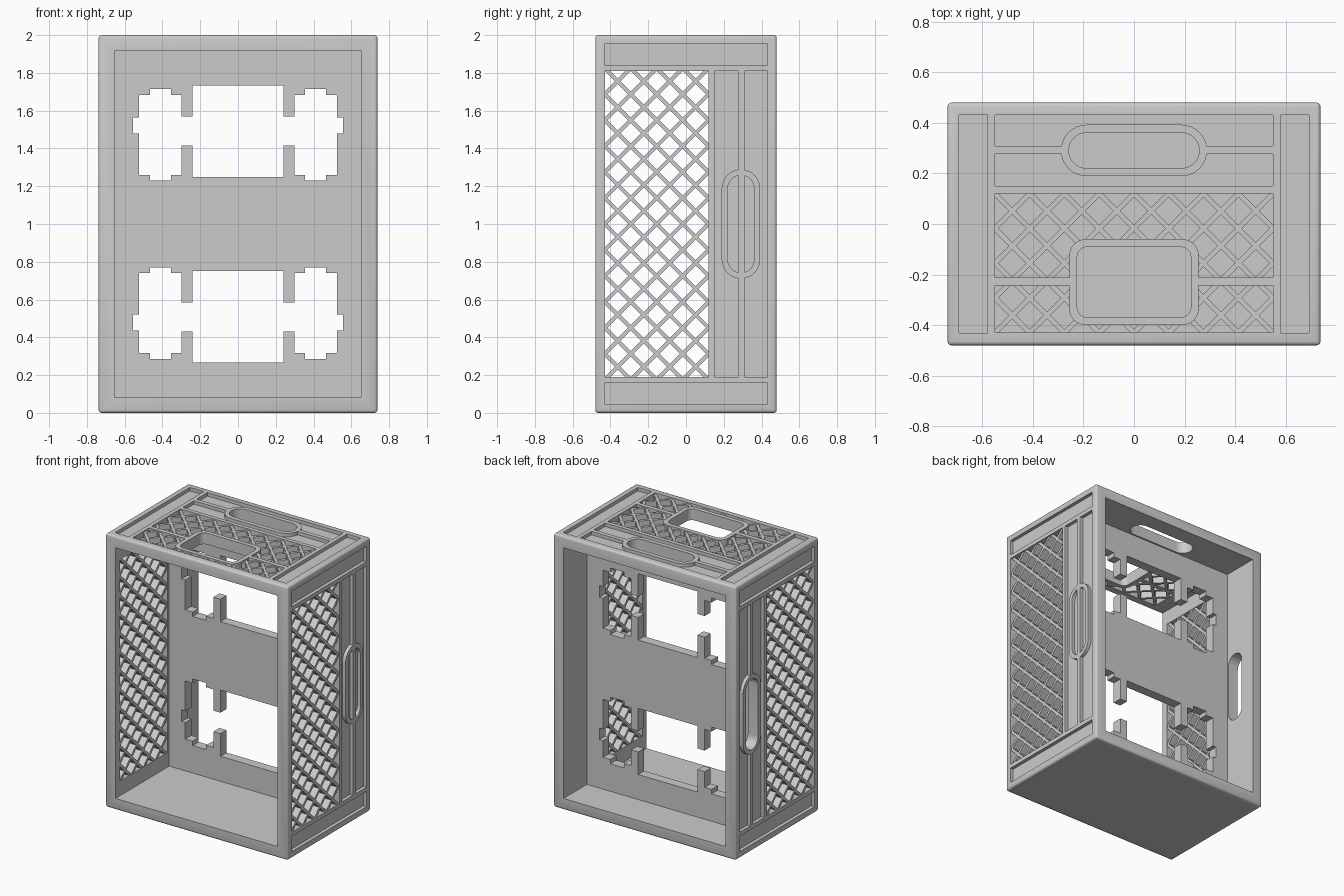
import bpy, bmesh, math
from mathutils import Matrix, Vector

cube = bpy.data.objects.get("Cube")
if cube:
    bpy.data.objects.remove(cube, do_unlink=True)

HX, HY, T = 0.738, 0.48, 0.083           # half width, half depth, wall thickness
LAT_V0, LAT_V1 = -0.43, 0.12             # lattice extent across a wall
PITCH, BAR = 0.1375, 0.02
HANDLE_V = 0.291

plastic = bpy.data.materials.new("grey_plastic")
plastic.use_nodes = True
GREY = (0.6, 0.6, 0.6, 1)
plastic.diffuse_color = GREY
plastic.node_tree.nodes["Principled BSDF"].inputs["Base Color"].default_value = GREY


def make(name, bm, matrix=Matrix()):
    bm.transform(matrix)
    bmesh.ops.recalc_face_normals(bm, faces=bm.faces)
    mesh = bpy.data.meshes.new(name)
    bm.to_mesh(mesh)
    bm.free()
    mesh.materials.append(plastic)
    ob = bpy.data.objects.new(name, mesh)
    bpy.context.collection.objects.link(ob)
    return ob


def add_box(bm, lo, hi):
    lo, hi = Vector(lo), Vector(hi)
    m = Matrix.Translation((lo + hi) / 2) @ Matrix.Diagonal((*(hi - lo), 1))
    bmesh.ops.create_cube(bm, size=1, matrix=m)


def box(name, lo, hi, matrix=Matrix()):
    bm = bmesh.new()
    add_box(bm, lo, hi)
    return make(name, bm, matrix)


def rounded(cu, cv, hu, hv, r, n=8):
    """Outline of a rounded rectangle."""
    pts = []
    for q, (sx, sy) in enumerate([(1, 1), (-1, 1), (-1, -1), (1, -1)]):
        for i in range(n + 1):
            a = (q + i / n) * math.pi / 2
            pts.append((cu + sx * (hu - r) + r * math.cos(a),
                        cv + sy * (hv - r) + r * math.sin(a)))
    return pts


def prism(name, pts, w0, w1, matrix=Matrix()):
    bm = bmesh.new()
    face = bm.faces.new([bm.verts.new((u, v, w0)) for u, v in pts])
    new = bmesh.ops.extrude_face_region(bm, geom=[face])["geom"]
    bmesh.ops.translate(bm, vec=(0, 0, w1 - w0),
                        verts=[g for g in new if isinstance(g, bmesh.types.BMVert)])
    return make(name, bm, matrix)


def ring(name, outer, inner, w0, w1, matrix):
    bm = bmesh.new()
    loops = [[bm.verts.new((u, v, w)) for u, v in pts]
             for pts, w in ((outer, w0), (outer, w1), (inner, w1), (inner, w0))]
    n = len(outer)
    for k in range(4):
        a, b = loops[k], loops[(k + 1) % 4]
        for i in range(n):
            j = (i + 1) % n
            bm.faces.new((a[i], a[j], b[j], b[i]))
    return smooth(make(name, bm, matrix))


def smooth(ob):
    bpy.ops.object.select_all(action='DESELECT')
    ob.select_set(True)
    bpy.context.view_layer.objects.active = ob
    bpy.ops.object.shade_smooth_by_angle(angle=math.radians(30))
    return ob


def carve(ob, cutters):
    """Subtract each cutter, bake the result and discard the cutters."""
    for c in cutters:
        mod = ob.modifiers.new(c.name, 'BOOLEAN')
        mod.operation, mod.solver, mod.object = 'DIFFERENCE', 'EXACT', c
    dg = bpy.context.evaluated_depsgraph_get()
    mesh = bpy.data.meshes.new_from_object(ob.evaluated_get(dg))
    ob.modifiers.clear()
    ob.data = mesh
    for c in cutters:
        bpy.data.objects.remove(c, do_unlink=True)


def span(s, c, u0, u1, v0, v1):
    """Range of u where the diagonal v = s * (u - c) is within a rectangle."""
    ends = sorted((c + s * v0, c + s * v1))
    return max(u0, ends[0]), min(u1, ends[1])


def lattice(name, half, matrix, hole=None):
    bm = bmesh.new()
    mid = (LAT_V0 + LAT_V1) / 2
    for s in (1, -1):
        for k in range(-12, 13):
            c = k * PITCH - s * mid
            a, b = span(s, c, -half, half, LAT_V0, LAT_V1)
            parts = [(a, b)]
            if hole:
                h0, h1 = span(s, c, *hole)
                if h0 < h1:
                    parts = [(a, h0), (h1, b)]
            for p, q in parts:
                if q - p < 0.005:
                    continue
                m = (p + q) / 2
                length = (q - p) * math.sqrt(2) + BAR
                mat = (Matrix.Translation((m, s * (m - c), -0.045))
                       @ Matrix.Rotation(s * math.pi / 4, 4, 'Z')
                       @ Matrix.Diagonal((length, BAR, 0.07, 1)))
                bmesh.ops.create_cube(bm, size=1, matrix=mat)
    return make(name, bm, matrix)


def wall_matrix(u, n, origin):
    """Wall frame: u along the wall, v along y, w outwards."""
    m = Matrix((u, (0, 1, 0), n)).transposed().to_4x4()
    m.translation = origin
    return m


walls = {
    "top": (0.55, wall_matrix((1, 0, 0), (0, 0, 1), (0, 0, 2))),
    "bottom": (0.55, wall_matrix((1, 0, 0), (0, 0, -1), (0, 0, 0))),
    "left": (0.81, wall_matrix((0, 0, 1), (1, 0, 0), (HX, 0, 1))),
    "right": (0.81, wall_matrix((0, 0, 1), (-1, 0, 0), (-HX, 0, 1))),
}

# Crate body with softened outer edges
bm = bmesh.new()
add_box(bm, (-HX, -HY, 0), (HX, HY, 2))
bmesh.ops.bevel(bm, geom=bm.edges[:], offset=0.015, segments=3, profile=0.5, affect='EDGES')
body = make("crate_body", bm)

# Front and back cavities leave the divider panel between them
cutters = [box("cut_" + n, (-HX + T, a, T), (HX - T, b, 2 - T))
           for n, a, b in (("front", -1, 0.14), ("back", 0.21, 1))]

# Divider cutouts: a window, two stepped holes and joining slots, mirrored up and down
for sz in (1, -1):
    rects = [(-0.24, 0.24, 0.25, 0.734)]
    for sx in (1, -1):
        for x0, x1, z0, z1 in ((0.298, 0.525, 0.26, 0.684), (0.355, 0.465, 0.229, 0.716),
                               (0.5, 0.555, 0.479, 0.564), (0.2, 0.32, 0.415, 0.569)):
            rects.append((*sorted((sx * x0, sx * x1)), z0, z1))
    for x0, x1, z0, z1 in rects:
        lo, hi = sorted((1 + sz * z0, 1 + sz * z1))
        cutters.append(box("cut_divider", (x0, 0.1, lo), (x1, 0.25, hi)))

# Wall windows, handle holes and recessed panels
grip_outer = rounded(0, HANDLE_V, 0.289, 0.102, 0.102)
grip_inner = rounded(0, HANDLE_V, 0.258, 0.07, 0.07)
for half, m in walls.values():
    cutters.append(box("cut_window", (-half, LAT_V0, -0.12), (half, LAT_V1, 0.1), m))
    cutters.append(prism("cut_grip", grip_inner, -0.12, 0.1, m))
    for v0, v1 in ((0.15, 0.277), (0.309, 0.432)):
        cutters.append(box("cut_panel", (-half, v0, -0.025), (half, v1, 0.1), m))
    for s in (1, -1):
        u0, u1 = sorted((s * (half + 0.03), s * (half + 0.142)))
        cutters.append(box("cut_strip", (u0, -0.432, -0.025), (u1, 0.432, 0.1), m))
carve(body, cutters)
smooth(body)

# Lattices and raised handle rims
for name, (half, m) in walls.items():
    hole = (-0.24, 0.24, -0.384, -0.076) if name == "top" else None
    lattice(name + "_lattice", half, m, hole)
    ring(name + "_handle_rim", grip_outer, grip_inner, -0.03, 0, m)

# Framed opening in the top lattice with a crossbar each side
top = walls["top"][1]
ring("top_opening_frame", rounded(0, -0.23, 0.256, 0.17, 0.065),
     rounded(0, -0.23, 0.225, 0.139, 0.04), -T, 0, top)
for side, s in (("left", 1), ("right", -1)):
    u0, u1 = sorted((s * 0.245, s * 0.555))
    box("top_crossbar_" + side, (u0, -0.243, -T), (u1, -0.211, 0), top)
